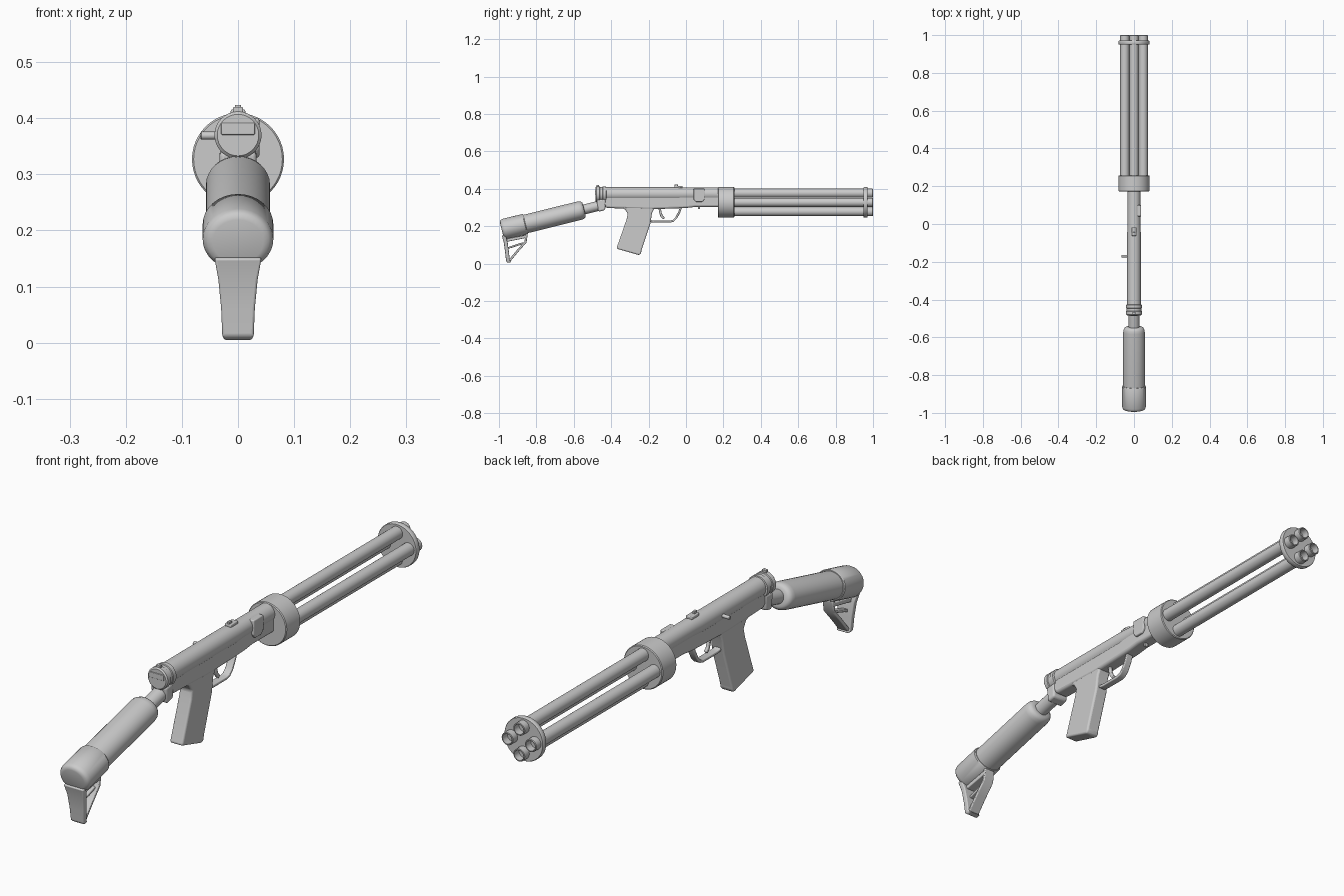
import bpy, bmesh, math
from mathutils import Vector

if "Cube" in bpy.data.objects:
    bpy.data.objects.remove(bpy.data.objects["Cube"])

def finish(name, bm, bevel=0.0, seg=3, angle=35):
    bmesh.ops.remove_doubles(bm, verts=bm.verts, dist=1e-6)
    bmesh.ops.recalc_face_normals(bm, faces=bm.faces)
    me = bpy.data.meshes.new(name)
    bm.to_mesh(me)
    bm.free()
    ob = bpy.data.objects.new(name, me)
    bpy.context.collection.objects.link(ob)
    bpy.ops.object.select_all(action='DESELECT')
    ob.select_set(True)
    bpy.context.view_layer.objects.active = ob
    bpy.ops.object.shade_smooth_by_angle(angle=math.radians(angle))
    if bevel:
        m = ob.modifiers.new("bevel", 'BEVEL')
        m.width, m.segments, m.limit_method = bevel, seg, 'ANGLE'
        m.angle_limit = math.radians(35)
    return ob

def lathe(name, profile, at, sides=32, tilt=0.0, squash=1.0):
    """Spin (distance along y, radius) points around the y axis."""
    bm = bmesh.new()
    rings = []
    for t, r in profile:
        rings.append([bm.verts.new((r * math.cos(2 * math.pi * i / sides), t,
                                    r * squash * math.sin(2 * math.pi * i / sides)))
                      for i in range(sides)])
    for a, b in zip(rings, rings[1:]):
        for i in range(sides):
            j = (i + 1) % sides
            bm.faces.new((a[i], a[j], b[j], b[i]))
    bm.faces.new(rings[0])
    bm.faces.new(rings[-1])
    ob = finish(name, bm)
    ob.location = at
    ob.rotation_euler.x = tilt
    return ob

def plate(name, outline, half, bevel=0.004, x=0.0, seg=3):
    """Extrude a (y, z) outline sideways."""
    bm = bmesh.new()
    f = bm.faces.new([bm.verts.new((x - half, y, z)) for y, z in outline])
    ext = bmesh.ops.extrude_face_region(bm, geom=[f])
    bmesh.ops.translate(bm, vec=(2 * half, 0, 0),
                        verts=[v for v in ext['geom'] if isinstance(v, bmesh.types.BMVert)])
    return finish(name, bm, bevel, seg)

def strip(name, path, thick, half, bevel=0.003):
    """Flat bar of even thickness following a (y, z) path."""
    pts = [Vector(p) for p in path]
    left, right = [], []
    for i, p in enumerate(pts):
        d = (pts[min(i + 1, len(pts) - 1)] - pts[max(i - 1, 0)]).normalized()
        n = Vector((-d.y, d.x)) * thick / 2
        left.append(p + n)
        right.append(p - n)
    return plate(name, [tuple(p) for p in left + right[::-1]], half, bevel)

def box(name, c, s, bevel=0.003):
    (x, y, z), (w, d, h) = c, (s[0] / 2, s[1] / 2, s[2] / 2)
    return plate(name, [(y - d, z - h), (y + d, z - h), (y + d, z + h), (y - d, z + h)], w, bevel, x)

# Barrel cluster
CZ = 0.327
for i in range(4):
    a = i * math.pi / 2
    lathe(f"barrel_{i + 1}",
          [(0.22, 0.024), (0.998, 0.024), (1.0, 0.022), (1.0, 0.019), (0.90, 0.019)],
          (0.049 * math.cos(a), 0, CZ + 0.049 * math.sin(a)), 24)
lathe("barrel_hub", [(0.172, 0.079), (0.175, 0.082), (0.255, 0.082), (0.258, 0.079)], (0, 0, CZ), 48)
lathe("muzzle_ring", [(0.95, 0.080), (0.953, 0.082), (0.968, 0.082), (0.971, 0.080)], (0, 0, CZ), 48)

# Receiver tube with end cap
lathe("receiver_tube", [(-0.47, 0.036), (-0.05, 0.036), (0.0, 0.034), (0.18, 0.034)], (0, 0, 0.372), 32)
lathe("receiver_end_cap", [(-0.484, 0.037), (-0.479, 0.042), (-0.462, 0.042), (-0.46, 0.039),
                           (-0.447, 0.039), (-0.445, 0.042), (-0.428, 0.042), (-0.426, 0.036)],
      (0, 0, 0.370), 32)
box("end_cap_latch", (0, -0.48, 0.381), (0.06, 0.014, 0.021), 0.002)
box("rear_sight", (0, -0.472, 0.413), (0.018, 0.014, 0.014), 0.002)

# Lower receiver and slanted pistol grip
plate("lower_receiver", [(-0.45, 0.365), (-0.45, 0.325), (-0.425, 0.297), (-0.20, 0.29), (0.0, 0.297),
                         (0.05, 0.303), (0.18, 0.303), (0.18, 0.375)], 0.029, 0.010)
plate("pistol_grip", [(-0.36, 0.305), (-0.325, 0.288), (-0.311, 0.265), (-0.318, 0.235), (-0.368, 0.092),
                      (-0.372, 0.08), (-0.25, 0.045), (-0.24, 0.055), (-0.238, 0.07), (-0.190, 0.215),
                      (-0.182, 0.27), (-0.165, 0.305)], 0.027, 0.009)

# Trigger and its guard
strip("trigger_guard", [(-0.197, 0.235), (-0.185, 0.226), (-0.165, 0.224), (-0.085, 0.224), (-0.068, 0.229),
                        (-0.052, 0.245), (-0.036, 0.275), (-0.026, 0.302)], 0.011, 0.014)
strip("trigger", [(-0.142, 0.30), (-0.136, 0.27), (-0.130, 0.253), (-0.118, 0.24)], 0.013, 0.006)

# Sight, side handle, side block and pin
box("sight_base", (0, -0.04, 0.41), (0.026, 0.045, 0.012))
box("sight_post", (0, -0.052, 0.417), (0.011, 0.017, 0.014), 0.002)
handle = lathe("side_handle", [(0, 0.007), (0.034, 0.007), (0.036, 0.005)], (-0.031, -0.17, 0.369), 16)
handle.rotation_euler.z = math.pi / 2
plate("side_block", [(0.04, 0.40), (0.04, 0.345), (0.052, 0.33), (0.088, 0.33), (0.10, 0.345), (0.10, 0.40)],
      0.012, 0.004, 0.026)
box("lower_pin", (0, 0.07, 0.299), (0.014, 0.012, 0.016))

# Sloping stock: neck, body and butt share one tilted axis
TILT = math.atan2(0.109, 0.44)
BUTT = (0, -0.985, 0.18)
plate("stock_mount", [(-0.478, 0.34), (-0.468, 0.277), (-0.432, 0.286), (-0.43, 0.345)], 0.033, 0.008)
lathe("stock_neck", [(0.40, 0.028), (0.56, 0.028)], BUTT, 24, TILT, 0.95)
lathe("stock_body", [(0.10, 0.057), (0.425, 0.057), (0.439, 0.055), (0.448, 0.050), (0.453, 0.042), (0.454, 0.03)],
      BUTT, 32, TILT, 0.88)
lathe("stock_butt", [(0.0, 0.045), (0.003, 0.055), (0.009, 0.060), (0.018, 0.063), (0.127, 0.063), (0.131, 0.060)],
      BUTT, 32, TILT, 0.89)

# Hooked foot under the butt
bm = bmesh.new()
rows = [(-0.985, 0.15, 0.042), (-0.974, 0.112, 0.035), (-0.967, 0.06, 0.030), (-0.962, 0.012, 0.028),
        (-0.952, 0.004, 0.024)]
prev = None
for y, z, w in rows:
    cur = [bm.verts.new(p) for p in ((-w, y, z), (w, y, z), (w, y + 0.02, z + 0.004), (-w, y + 0.02, z + 0.004))]
    if prev:
        for i in range(4):
            bm.faces.new((prev[i], prev[(i + 1) % 4], cur[(i + 1) % 4], cur[i]))
    else:
        bm.faces.new(cur)
    prev = cur
bm.faces.new(prev)
finish("foot_back", bm, 0.004)
strip("foot_strut", [(-0.945, 0.014), (-0.90, 0.068), (-0.858, 0.115), (-0.852, 0.16)], 0.012, 0.022)
strip("foot_top_bar", [(-0.97, 0.122), (-0.855, 0.145)], 0.016, 0.022)
strip("foot_rib", [(-0.962, 0.08), (-0.868, 0.110)], 0.010, 0.012)
